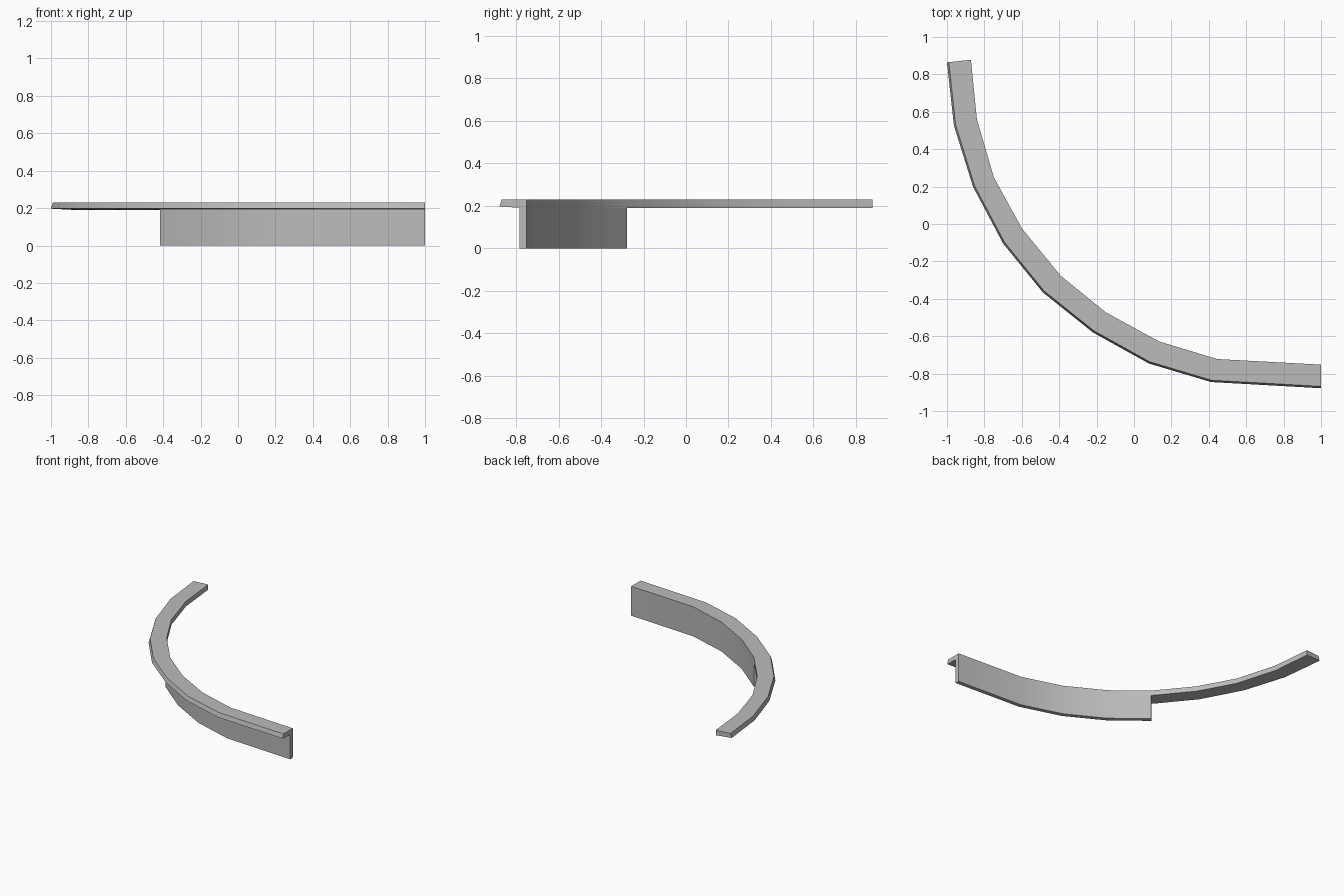
import bpy
import bmesh
import math
from mathutils import Vector

cube = bpy.data.objects.get("Cube")
if cube:
    bpy.data.objects.remove(cube, do_unlink=True)

# One grey for everything
grey = bpy.data.materials.new("mid grey")
grey.use_nodes = True
colour = (0.5, 0.5, 0.5, 1)
grey.diffuse_color = colour
grey.node_tree.nodes["Principled BSDF"].inputs["Base Color"].default_value = colour

# Plan of the curve: matching points along its outer and inner edges
OUTER = [(-1, .864), (-.963, .527), (-.861, .2), (-.7, -.104), (-.487, -.366),
         (-.219, -.58), (.08, -.746), (.412, -.845), (1, -.878)]
INNER = [(-.872, .878), (-.84, .559), (-.749, .249), (-.599, -.024), (-.392, -.277),
         (-.15, -.473), (.134, -.628), (.444, -.722), (1, -.752)]


def sweep(name, profile, first=0):
    """Sweep a (fraction from outer to inner edge, height) profile along the plan."""
    bm = bmesh.new()
    rings = []
    for o, i in zip(OUTER[first:], INNER[first:]):
        o, i = Vector(o), Vector(i)
        rings.append([bm.verts.new((*o.lerp(i, t), z)) for t, z in profile])
    n = len(profile)
    for a, b in zip(rings, rings[1:]):
        for k in range(n):
            m = (k + 1) % n
            bm.faces.new((a[k], a[m], b[m], b[k]))
    bm.faces.new(rings[0])
    bm.faces.new(rings[-1])
    bmesh.ops.recalc_face_normals(bm, faces=bm.faces[:])
    mesh = bpy.data.meshes.new(name)
    bm.to_mesh(mesh)
    bm.free()
    mesh.materials.append(grey)
    obj = bpy.data.objects.new(name, mesh)
    bpy.context.collection.objects.link(obj)
    bpy.ops.object.select_all(action="DESELECT")
    obj.select_set(True)
    bpy.context.view_layer.objects.active = obj
    bpy.ops.object.shade_smooth_by_angle(angle=math.radians(30))
    return obj


# Long curved ledge with a slightly sloped outer edge and underside
sweep("curved_ledge", [(0, .197), (.08, .23), (1, .23), (1, .19)])

# Thin wall hanging under the inner edge of the second half
sweep("support_wall", [(.75, 0), (.75, .192), (1, .19), (1, 0)], first=4)
